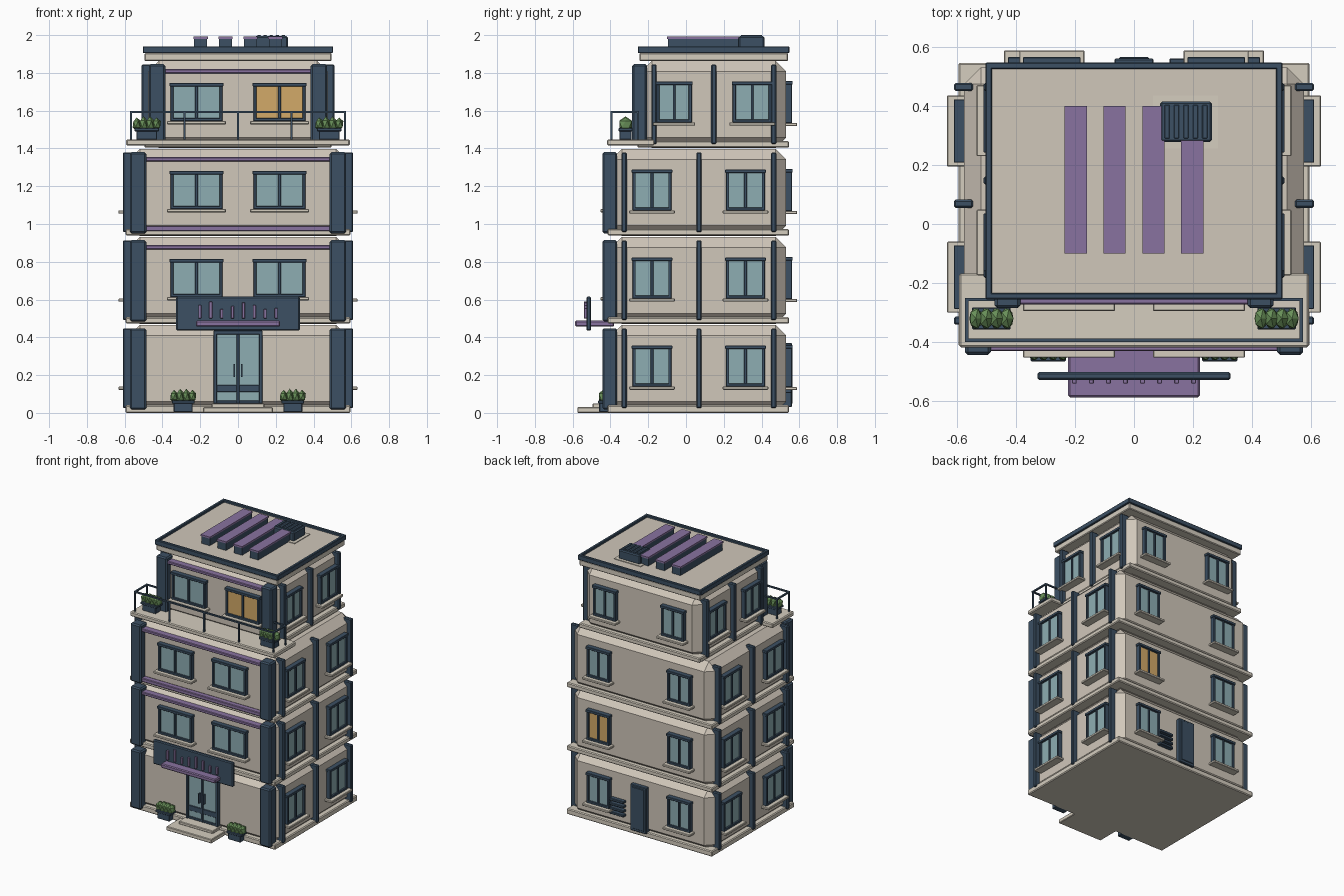
import bpy, bmesh, math
from mathutils import Matrix, Vector

if "Cube" in bpy.data.objects:
    bpy.data.objects.remove(bpy.data.objects["Cube"])


def material(name, rgb):
    m = bpy.data.materials.new(name)
    m.diffuse_color = (*rgb, 1)
    m.use_nodes = True
    m.node_tree.nodes["Principled BSDF"].inputs["Base Color"].default_value = m.diffuse_color
    return m


TAN = material("tan_plaster", (0.63, 0.57, 0.49))
CREAM = material("cream_trim", (0.66, 0.61, 0.52))
NAVY = material("navy_trim", (0.045, 0.08, 0.125))
PURPLE = material("purple_trim", (0.25, 0.17, 0.35))
GLASS = material("glass", (0.27, 0.42, 0.45))
LIT = material("lit_glass", (0.65, 0.40, 0.14))
GREEN = material("leaves", (0.14, 0.28, 0.10))


def finish(name, bm, mat, matrix):
    me = bpy.data.meshes.new(name)
    bm.to_mesh(me)
    bm.free()
    me.materials.append(mat)
    ob = bpy.data.objects.new(name, me)
    ob.matrix_world = matrix
    bpy.context.collection.objects.link(ob)
    return ob


def boxes(name, spans, mat, bevel=0.0, matrix=Matrix()):
    """One object made of boxes, each given as (x0, x1, y0, y1, z0, z1)."""
    bm = bmesh.new()
    for x0, x1, y0, y1, z0, z1 in spans:
        mid = Vector((x0 + x1, y0 + y1, z0 + z1)) / 2
        size = Matrix.Diagonal((abs(x1 - x0), abs(y1 - y0), abs(z1 - z0), 1))
        bmesh.ops.create_cube(bm, size=1, matrix=Matrix.Translation(mid) @ size)
    if bevel:
        bmesh.ops.bevel(bm, geom=bm.edges[:], offset=bevel, segments=1,
                        affect='EDGES', profile=0.5)
    return finish(name, bm, mat, matrix)


def on_wall(x, y, z, degrees):
    """Local -y points out of the wall."""
    return Matrix.Translation((x, y, z)) @ Matrix.Rotation(math.radians(degrees), 4, 'Z')


def window(name, x, y, z, degrees, w, h, glass=GLASS):
    m = on_wall(x, y, z, degrees)
    a, b, t = w / 2, h / 2, 0.016
    boxes(name + "_frame", [
        (-a, -a + t, -0.031, 0.01, -b, b), (a - t, a, -0.031, 0.01, -b, b),
        (-0.007, 0.007, -0.028, 0.01, -b, b),
        (-a - 0.005, a + 0.005, -0.035, 0.01, b - t, b + 0.002),
        (-a, a, -0.031, 0.01, -b, -b + t)], NAVY, 0.002, m)
    boxes(name + "_glass", [(-a + 0.01, a - 0.01, -0.018, 0.01, -b + 0.01, b - 0.01)],
          glass, 0, m)
    boxes(name + "_sill", [(-a - 0.018, a + 0.018, -0.058, 0.01, -b - 0.017, -b)],
          CREAM, 0.003, m)


def planter(name, x, y, z, w, d):
    boxes(name + "_pot", [(x - w * .42, x + w * .42, y - d * .42, y + d * .42, z, z + 0.05),
                          (x - w / 2, x + w / 2, y - d / 2, y + d / 2, z + 0.045, z + 0.062)],
          NAVY, 0.003)
    bm = bmesh.new()
    for i in range(4):
        px = x + (i - 1.5) * w * 0.27
        s = Matrix.Diagonal((w * 0.19, d * 0.52, 0.042 if i in (1, 2) else 0.036, 1))
        bmesh.ops.create_icosphere(bm, subdivisions=1, radius=1,
                                   matrix=Matrix.Translation((px, y, z + 0.082)) @ s)
    finish(name + "_bush", bm, GREEN, Matrix())


BACK = 0.53
PITCH = 0.466

# Floors: half width, front wall y, side window ys, back window x, side pilaster ys
for f in range(4):
    z0 = f * PITCH
    top = f == 3
    hx, fy = (0.475, -0.237) if top else (0.575, -0.395)
    side_win = ((-0.063, 0.187), (0.35, 0.205)) if top else ((-0.18, 0.205), (0.315, 0.205))
    back_x = 0.278 if top else 0.33
    name = f"floor_{f + 1}"
    zc = z0 + 0.247

    # chamfered wall block and base slab
    boxes(name + "_walls", [(-hx, hx, fy, BACK, z0 + 0.004, z0 + PITCH)], TAN, 0.056)
    boxes(name + "_slab", [(-hx - 0.02, hx + 0.02, fy - 0.02, BACK + 0.016,
                            z0 + (0.006 if f else 0), z0 + 0.041)], CREAM, 0.006)

    # front corner pilasters and side pilasters
    for s in (-1, 1):
        boxes(name + "_front_pilaster", [(s * (hx - 0.09), s * (hx - 0.003), fy - 0.048, fy + 0.03,
                                          z0 + 0.018, z0 + 0.448)], NAVY, 0.009)
        for y in (fy + 0.068, (fy + 0.068 + 0.464) / 2, 0.464):
            boxes(name + "_side_pilaster", [(s * (hx - 0.03), s * (hx + 0.035), y - 0.014, y + 0.014,
                                             z0 + 0.025, z0 + 0.447)], NAVY, 0.006)

    # purple front bands
    bands = []
    if f:
        bands.append((z0 + 0.4, z0 + 0.422))
    if f == 2:
        bands.append((z0 + 0.03, z0 + 0.058))
    for a, b in bands:
        boxes(name + "_front_band", [(-hx + 0.08, hx - 0.08, fy - 0.035, fy + 0.03, a, b)],
              PURPLE, 0.004)

    # windows on all four sides
    for s in (-1, 1):
        if f:
            window(name + "_front_window", s * 0.22, fy, zc, 0, 0.275, 0.2,
                   LIT if top and s > 0 else GLASS)
        for y, w in side_win:
            window(name + "_side_window", s * hx, y, zc, s * 90, w, 0.215)
        window(name + "_back_window", s * back_x, BACK, zc, 180, 0.185, 0.22,
               LIT if f == 1 and s > 0 else GLASS)

# front entrance
boxes("entrance_steps", [(-0.185, 0.185, -0.575, -0.39, 0.0, 0.03),
                         (-0.14, 0.14, -0.495, -0.39, 0.028, 0.05)], CREAM, 0.004)
boxes("entrance_frame", [(-0.13, -0.112, -0.425, -0.38, 0.05, 0.43),
                         (0.112, 0.13, -0.425, -0.38, 0.05, 0.43),
                         (-0.008, 0.008, -0.422, -0.38, 0.05, 0.43),
                         (-0.13, 0.13, -0.425, -0.38, 0.415, 0.435),
                         (-0.12, 0.12, -0.42, -0.38, 0.05, 0.066),
                         (-0.12, 0.12, -0.418, -0.38, 0.11, 0.148)], NAVY, 0.002)
boxes("entrance_glass", [(-0.12, 0.12, -0.412, -0.38, 0.055, 0.425)], GLASS)
boxes("entrance_handles", [(s * 0.015, s * 0.023, -0.437, -0.41, 0.19, 0.26)
                           for s in (-1, 1)], NAVY)

# canopy and sign board with plain upright bars
boxes("canopy", [(-0.223, 0.223, -0.587, -0.38, 0.457, 0.488)], PURPLE, 0.006)
boxes("sign_board", [(-0.327, 0.327, -0.528, -0.502, 0.436, 0.615)], NAVY, 0.006)
bar_tops = (0.57, 0.59, 0.55, 0.565, 0.585, 0.57, 0.55, 0.555)
boxes("sign_bars", [(x - 0.008, x + 0.008, -0.54, -0.52, 0.5, t)
                    for x, t in ((-0.202 + i * 0.0577, t) for i, t in enumerate(bar_tops))],
      PURPLE, 0.002)

# back door and vent slats
boxes("back_door", [(-0.066, 0.066, BACK - 0.02, 0.56, 0.03, 0.37)], NAVY, 0.004)
boxes("back_door_panel", [(-0.05, 0.05, BACK - 0.02, 0.565, 0.05, 0.355)], NAVY, 0.002)
boxes("vent_slats", [(0.12, 0.235, BACK - 0.01, 0.56, z, z + 0.018)
                     for z in (0.105, 0.138, 0.171, 0.204)], NAVY, 0.003)

# balcony slab, railing and planters
boxes("balcony_slab", [(-0.592, 0.592, -0.418, -0.167, 1.415, 1.448)], CREAM, 0.006)
r, zt = 0.005, 1.592
posts = [(x, -0.394) for x in (-0.566, -0.283, 0, 0.283, 0.566)] + [(-0.566, -0.255), (0.566, -0.255)]
rails = [(x - r, x + r, y - r, y + r, 1.44, zt) for x, y in posts]
rails.append((-0.571, 0.571, -0.4, -0.388, zt - r, zt + r))
for s in (-1, 1):
    rails.append((s * 0.56, s * 0.572, -0.4, -0.25, zt - r, zt + r))
    rails.append((s * 0.46, s * 0.571, -0.26, -0.25, zt - r, zt + r))
boxes("balcony_railing", rails, NAVY)
for s in (-1, 1):
    planter("balcony_planter", s * 0.483, -0.32, 1.446, 0.13, 0.075)
    planter("entrance_planter", s * 0.29, -0.43, 0.004, 0.12, 0.07)

# roof: cornice, deck and parapet ring
boxes("roof_cornice", [(-0.495, 0.495, -0.247, 0.54, 1.862, 1.905)], CREAM, 0.005)
boxes("roof_deck", [(-0.49, 0.49, -0.24, 0.535, 1.9, 1.925)], TAN)
X, Y0, Y1, t = 0.503, -0.255, 0.547, 0.022
boxes("roof_parapet", [(-X, X, Y0, Y0 + t, 1.904, 1.941), (-X, X, Y1 - t, Y1, 1.904, 1.941),
                       (-X, -X + t, Y0, Y1, 1.904, 1.941), (X - t, X, Y0, Y1, 1.904, 1.941)],
      NAVY, 0.004)

# rooftop fins with purple caps
for i in range(4):
    x = -0.198 + i * 0.132
    boxes("roof_fin", [(x - 0.034, x + 0.034, -0.095, 0.395, 1.92, 1.982)], NAVY)
    boxes("roof_fin_cap", [(x - 0.038, x + 0.038, -0.1, 0.4, 1.98, 1.992)], PURPLE)

# rooftop cooling unit
boxes("cooling_pad", [(0.065, 0.285, 0.255, 0.435, 1.92, 1.93)], CREAM)
boxes("cooling_unit", [(0.088, 0.264, 0.278, 0.415, 1.925, 1.994)], NAVY, 0.007)
boxes("cooling_slats", [(x - 0.009, x + 0.009, 0.29, 0.403, 1.985, 2.0)
                        for x in (0.112, 0.144, 0.176, 0.208, 0.24)], NAVY, 0.002)
